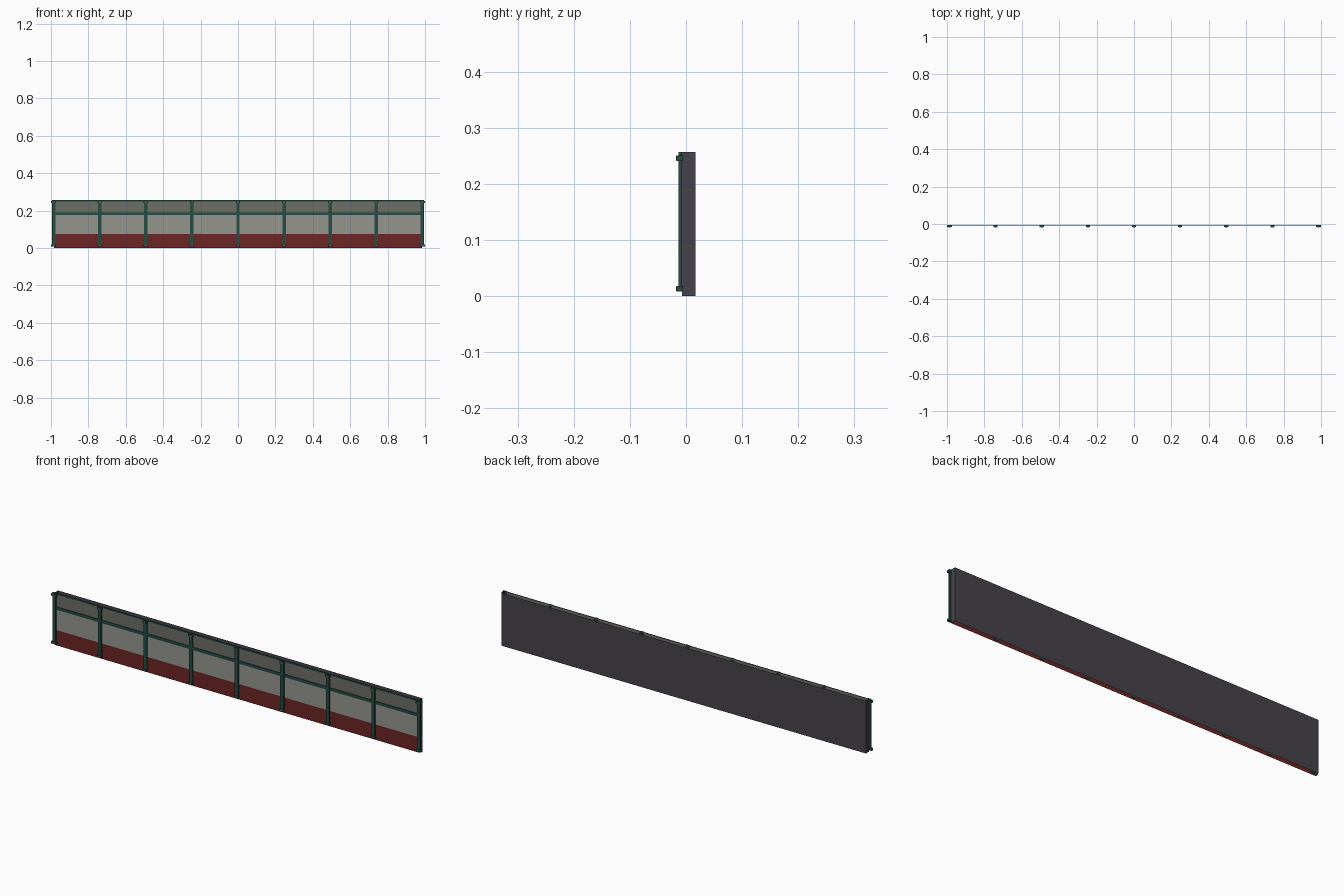
import bpy, bmesh

if "Cube" in bpy.data.objects:
    bpy.data.objects.remove(bpy.data.objects["Cube"])

def mat(name, r, g, b):
    lin = lambda c: ((c / 255 + 0.055) / 1.055) ** 2.4 if c > 10 else c / 255 / 12.92
    m = bpy.data.materials.new(name)
    m.diffuse_color = (lin(r), lin(g), lin(b), 1)
    m.use_nodes = True
    m.node_tree.nodes["Principled BSDF"].inputs["Base Color"].default_value = m.diffuse_color
    return m

RED = mat("dark red", 108, 38, 38)
LIGHT = mat("light grey", 150, 150, 143)
UPPER = mat("mid grey", 108, 110, 103)
GREEN = mat("dark green", 38, 76, 68)
DARK = mat("charcoal", 70, 68, 75)
CAP = mat("grey green", 84, 98, 91)

HX, H = 0.985, 0.257        # wall half length, height
YF, YB = -0.007, 0.017      # front and back sheets
STEP = 0.2465               # post spacing

def make(name, bm, material):
    me = bpy.data.meshes.new(name)
    bm.to_mesh(me)
    bm.free()
    me.materials.append(material)
    ob = bpy.data.objects.new(name, me)
    bpy.context.collection.objects.link(ob)
    return ob

def box(name, x0, x1, y0, y1, z0, z1, material):
    bm = bmesh.new()
    bmesh.ops.create_cube(bm, size=1)
    for v in bm.verts:
        v.co = (x1 if v.co.x > 0 else x0, y1 if v.co.y > 0 else y0, z1 if v.co.z > 0 else z0)
    return make(name, bm, material)

def sheet(name, a, b, z0, z1, material):
    # upright sheet from plan point a to plan point b
    bm = bmesh.new()
    bm.faces.new([bm.verts.new((*p, z)) for p, z in ((a, z0), (b, z0), (b, z1), (a, z1))])
    return make(name, bm, material)

# Hollow wall: open at top and bottom
for name, z0, z1, m in (("red_skirting", 0, 0.075, RED),
                        ("light_panel", 0.075, 0.183, LIGHT),
                        ("upper_panel", 0.183, H, UPPER)):
    sheet(name, (-HX, YF), (HX, YF), z0, z1, m)
sheet("right_end", (HX, YF), (HX, YB), 0, H, DARK)
sheet("back_sheet", (HX, YB), (-HX, YB), 0, H, DARK)
sheet("left_end", (-HX, YB), (-HX, YF), 0, H, DARK)

# Horizontal rails
box("middle_rail", -HX, HX, -0.0105, YF, 0.176, 0.190, GREEN)
box("top_rail", -HX, HX, -0.0105, YF, 0.250, H, GREEN)

# Posts with a cap near each end
for i in range(-4, 5):
    x = i * STEP
    box("post", x - 0.009, x + 0.009, -0.0134, YF, 0.009, H, GREEN)
    for z in (0.008, 0.241):
        w = 0.014 if abs(i) == 4 else 0.011
        box("post_cap", x - w, x + w, -0.017, -0.005, z, z + 0.010, GREEN)
        box("cap_plate", x - 0.006, x + 0.006, -0.0175, -0.016, z + 0.001, z + 0.009, CAP)
